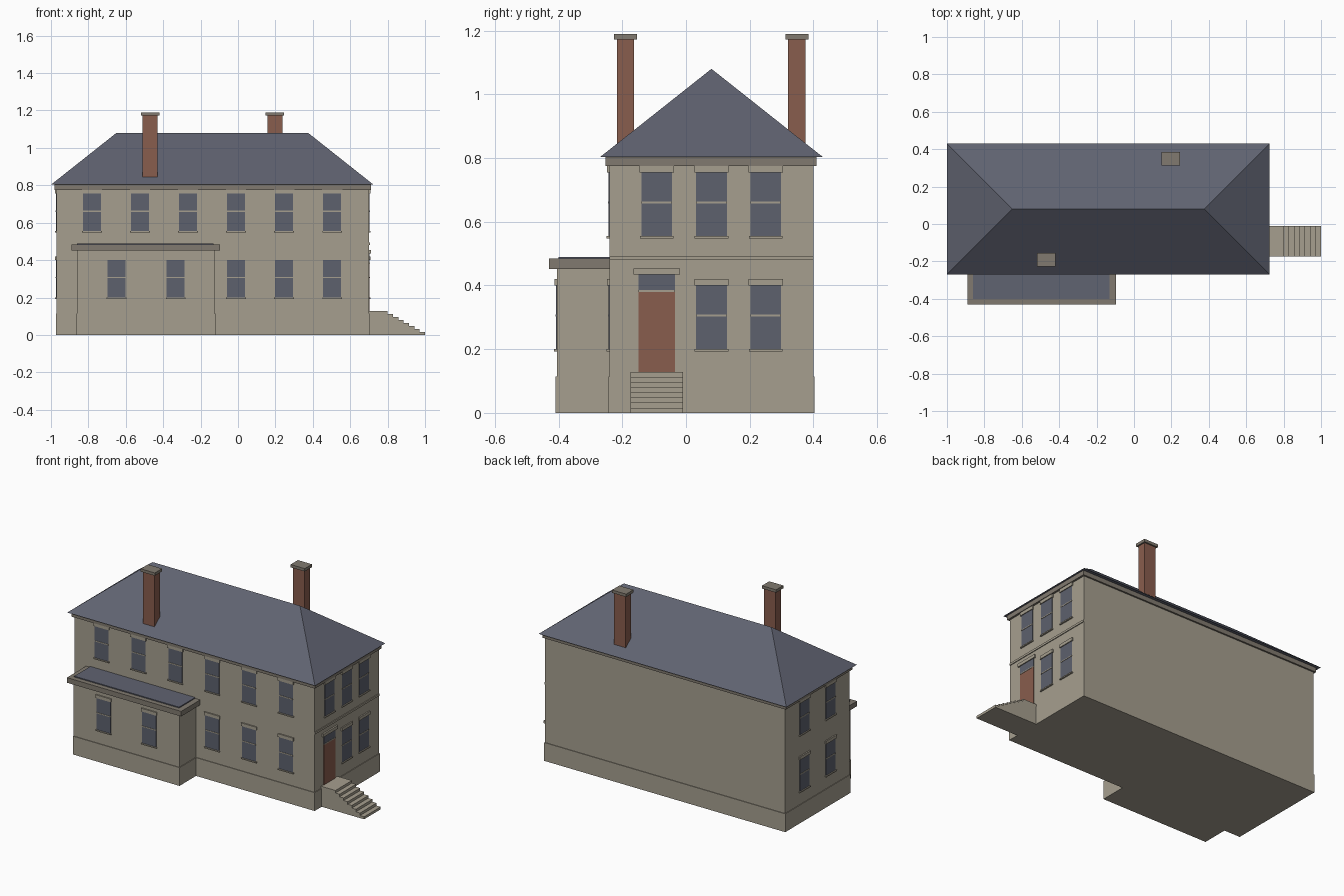
import bpy
import bmesh
from mathutils import Vector

default = bpy.data.objects.get("Cube")
if default:
    bpy.data.objects.remove(default, do_unlink=True)


def material(name, rgb):
    m = bpy.data.materials.new(name)
    m.use_nodes = True
    m.diffuse_color = (*rgb, 1)
    bsdf = next(n for n in m.node_tree.nodes if n.type == "BSDF_PRINCIPLED")
    bsdf.inputs["Base Color"].default_value = (*rgb, 1)
    return m


STONE = material("stone", (0.38, 0.345, 0.275))
TRIM = material("trim_stone", (0.22, 0.195, 0.16))
SLATE = material("slate", (0.117, 0.125, 0.165))
GLASS = material("glass", (0.11, 0.12, 0.155))
BRICK = material("brick", (0.25, 0.11, 0.075))


def add_box(bm, lo, hi):
    lo, hi = Vector(lo), Vector(hi)
    verts = bmesh.ops.create_cube(bm, size=1)["verts"]
    for v in verts:
        v.co = Vector([(lo[i] + hi[i]) / 2 + v.co[i] * (hi[i] - lo[i]) for i in range(3)])
    return verts


def finish(name, bm, mat):
    bmesh.ops.recalc_face_normals(bm, faces=bm.faces)
    mesh = bpy.data.meshes.new(name)
    bm.to_mesh(mesh)
    bm.free()
    mesh.materials.append(mat)
    obj = bpy.data.objects.new(name, mesh)
    bpy.context.collection.objects.link(obj)
    return obj


def boxes(name, mat, *corners):
    bm = bmesh.new()
    for lo, hi in corners:
        add_box(bm, lo, hi)
    return finish(name, bm, mat)


# House extents
X0, X1, Y0, Y1 = -0.97, 0.70, -0.24, 0.40
AX0, AX1, AY = -0.86, -0.125, -0.405
FRONT, ANNEX, EAST, WEST = ("y", Y0, -1), ("y", AY, -1), ("x", X1, 1), ("x", X0, -1)


def on_wall(wall, centre, width, z0, z1, proud):
    """Corners of a plate fixed to a wall, standing proud of it."""
    axis, pos, sign = wall
    a, b = sorted((pos - sign * 0.01, pos + sign * proud))
    u0, u1 = centre - width / 2, centre + width / 2
    if axis == "y":
        return (u0, a, z0), (u1, b, z1)
    return (a, u0, z0), (b, u1, z1)


# Main block, annex and plinths
boxes("main_walls", STONE, ((X0, Y0, 0), (X1, Y1, 0.78)))
boxes("annex_walls", STONE, ((AX0, AY, 0), (AX1, Y0 + 0.01, 0.46)))
p = 0.004
boxes("main_plinth", STONE, ((X0 - p, Y0 - p, 0), (X1 + p, Y1 + p, 0.115)))
boxes("annex_plinth", STONE, ((AX0 - p, AY - p, 0), (AX1 + p, Y0, 0.115)))
boxes("string_course", STONE, on_wall(EAST, 0.08, Y1 - Y0, 0.48, 0.493, 0.005))

# Cornices and annex roof
boxes("main_cornice", TRIM, ((X0 - 0.012, Y0 - 0.012, 0.775), (X1 + 0.012, Y1 + 0.01, 0.806)))
boxes("annex_cornice", TRIM, ((-0.89, -0.43, 0.452), (-0.095, Y0 + 0.005, 0.484)))
boxes("annex_roof", SLATE, ((AX0, -0.40, 0.48), (AX1 - 0.005, Y0 + 0.005, 0.49)))

# Hipped roof: pull the top face of a box into a ridge
bm = bmesh.new()
for v in add_box(bm, (-1, -0.27, 0.803), (0.725, 0.43, 1.08)):
    if v.co.z > 1:
        v.co.y = 0.08
        v.co.x = -0.65 if v.co.x < 0 else 0.375
bmesh.ops.remove_doubles(bm, verts=bm.verts, dist=0.001)
finish("hipped_roof", bm, SLATE)

# Chimneys
for side, x, y in (("front", -0.47, -0.19), ("back", 0.197, 0.348)):
    boxes(side + "_chimney", BRICK, ((x - 0.04, y - 0.027, 0.78), (x + 0.04, y + 0.027, 1.175)))
    boxes(side + "_chimney_cap", TRIM, ((x - 0.049, y - 0.036, 1.172), (x + 0.049, y + 0.036, 1.19)))

# Sash windows: wall, centres, sill heights
front_bays = [-0.78 + i * 0.2567 for i in range(6)]
rows = {
    "front_upper": (FRONT, front_bays, 0.555),
    "front_lower": (FRONT, front_bays[3:], 0.2),
    "annex": (ANNEX, [-0.65, -0.333], 0.2),
    "door_end_upper": (EAST, [-0.092, 0.08, 0.25], 0.555),
    "door_end_lower": (EAST, [0.08, 0.25], 0.2),
    "far_end_upper": (WEST, [-0.05, 0.21], 0.555),
    "far_end_lower": (WEST, [-0.05, 0.21], 0.2),
}
for name, (wall, centres, z) in rows.items():
    def row(width, z0, z1, proud):
        return [on_wall(wall, c, width, z0, z1, proud) for c in centres]
    boxes(name + "_window_panes", GLASS, *row(0.096, z, z + 0.2, 0.003))
    boxes(name + "_window_rails", STONE, *row(0.096, z + 0.103, z + 0.109, 0.005))
    boxes(name + "_window_sills", STONE, *row(0.106, z - 0.007, z, 0.009))
    boxes(name + "_window_lintels", STONE, *row(0.108, z + 0.2, z + 0.22, 0.008))

# Front door, transom light and lintel
D = -0.092
boxes("door", BRICK, on_wall(EAST, D, 0.114, 0.128, 0.38, 0.004))
boxes("door_transom_bar", STONE, on_wall(EAST, D, 0.114, 0.38, 0.386, 0.006))
boxes("door_transom_light", GLASS, on_wall(EAST, D, 0.114, 0.386, 0.434, 0.004))
boxes("door_lintel", STONE, on_wall(EAST, D, 0.145, 0.434, 0.454, 0.01))

# Entrance steps, an extruded stair profile
bm = bmesh.new()
steps, rise, tread = 8, 0.016, 0.2 / 7
profile = [(X1 - 0.01, 0), (1, 0)]
for i in range(steps):
    x = 1 - i * tread
    profile += [(x, (i + 1) * rise)]
    profile += [(x - tread if i < steps - 1 else X1 - 0.01, (i + 1) * rise)]
face = bm.faces.new([bm.verts.new((x, -0.174, z)) for x, z in profile])
side = bmesh.ops.extrude_face_region(bm, geom=[face])["geom"]
for v in side:
    if isinstance(v, bmesh.types.BMVert):
        v.co.y = -0.01
finish("entrance_steps", bm, STONE)
